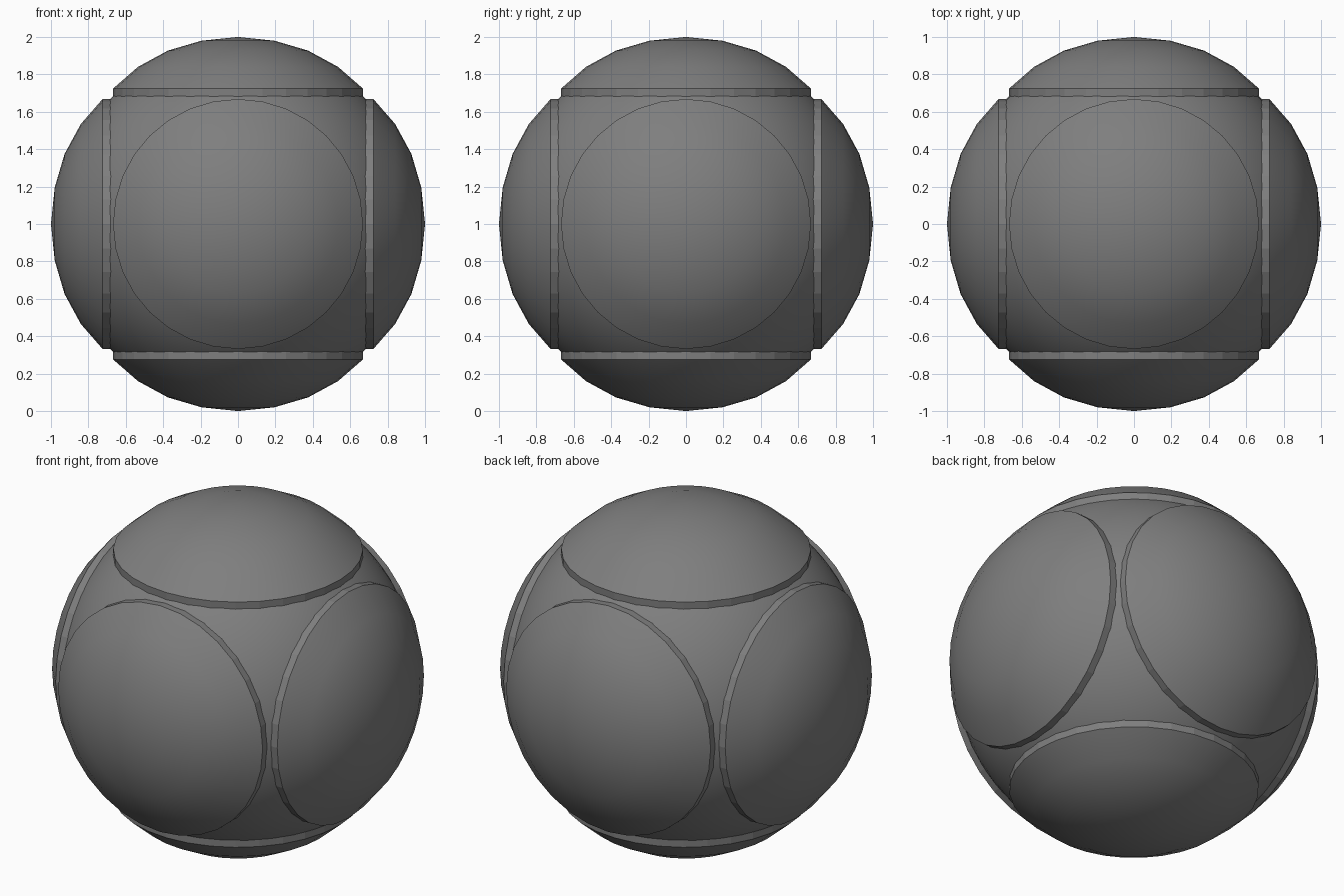
import bpy
import bmesh
import math
from mathutils import Matrix, Vector

cube = bpy.data.objects.get("Cube")
if cube:
    bpy.data.objects.remove(cube, do_unlink=True)

CENTRE = Vector((0, 0, 1))

# Single grey material
grey = bpy.data.materials.new("grey")
grey.use_nodes = True
colour = (0.21, 0.21, 0.21, 1)
grey.diffuse_color = colour
grey.node_tree.nodes["Principled BSDF"].inputs["Base Color"].default_value = colour


def make_object(name, bm):
    mesh = bpy.data.meshes.new(name)
    bm.to_mesh(mesh)
    bm.free()
    mesh.materials.append(grey)
    obj = bpy.data.objects.new(name, mesh)
    obj.location = CENTRE
    bpy.context.collection.objects.link(obj)
    return obj


# Inner ball
bm = bmesh.new()
bmesh.ops.create_uvsphere(bm, u_segments=64, v_segments=32, radius=0.955)
for face in bm.faces:
    face.smooth = True
make_object("inner_ball", bm)

# Raised domed cap: (radius, height) profile turned around z
PROFILE = [(0, 1), (0.195, 0.98), (0.375, 0.927), (0.535, 0.84),
           (0.668, 0.724), (0.668, 0.64)]


def make_cap(name, direction):
    bm = bmesh.new()
    verts = [bm.verts.new((r, 0, h)) for r, h in PROFILE]
    edges = [bm.edges.new(pair) for pair in zip(verts, verts[1:])]
    bmesh.ops.spin(bm, geom=verts + edges, cent=(0, 0, 0), axis=(0, 0, 1),
                   angle=math.tau, steps=32)
    bmesh.ops.remove_doubles(bm, verts=bm.verts, dist=0.0001)
    bmesh.ops.recalc_face_normals(bm, faces=bm.faces)
    # Make sure the dome faces outwards
    if sum(f.normal.z for f in bm.faces) < 0:
        bmesh.ops.reverse_faces(bm, faces=bm.faces)
    # Smooth dome, flat-sided rim
    for face in bm.faces:
        face.smooth = abs(face.normal.z) > 0.1
    turn = Vector(direction).to_track_quat('Z', 'Y').to_matrix().to_4x4()
    bmesh.ops.transform(bm, matrix=turn, verts=bm.verts)
    make_object(name, bm)


for name, direction in {
    "top_cap": (0, 0, 1), "bottom_cap": (0, 0, -1),
    "left_cap": (1, 0, 0), "right_cap": (-1, 0, 0),
    "front_cap": (0, -1, 0), "back_cap": (0, 1, 0),
}.items():
    make_cap(name, direction)
